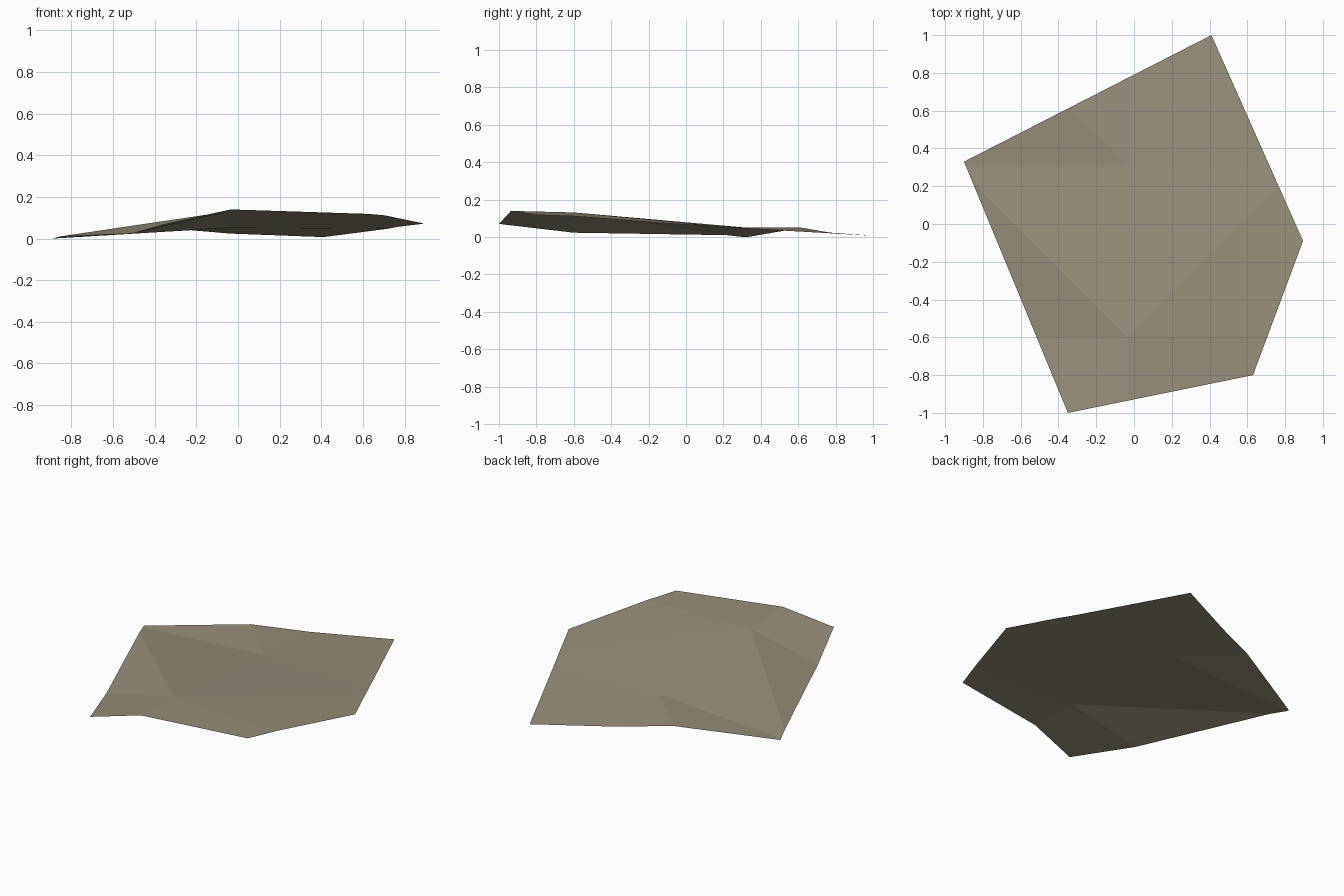
import bpy, bmesh
from mathutils import Vector

if "Cube" in bpy.data.objects:
    bpy.data.objects.remove(bpy.data.objects["Cube"], do_unlink=True)

# Coarse height grid of the ground, south row first, west to east
CELL, X0, Y0 = 0.91, -0.945, -1.51
HEIGHTS = [
    [-0.05, 0.157, 0.13],
    [-0.07, 0.135, 0.11],
    [0.0, 0.055, 0.049],
    [0.05, 0.0, -0.006],
]
# Five-sided border, counter-clockwise
BORDER = [(-0.9, 0.33), (-0.35, -1.0), (0.63, -0.8), (0.895, -0.09), (0.41, 1.0)]

bm = bmesh.new()
rows = []
for j, heights in enumerate(HEIGHTS):
    # Continue the slope one column past the east side
    heights = heights + [2 * heights[-1] - heights[-2]]
    rows.append([bm.verts.new((X0 + i * CELL, Y0 + j * CELL, z))
                 for i, z in enumerate(heights)])

# Two triangles per cell, the west column split the other way
for low, high in zip(rows, rows[1:]):
    for i in range(len(low) - 1):
        a, b, c, d = low[i], low[i + 1], high[i + 1], high[i]
        tris = [(a, b, d), (b, c, d)] if i == 0 else [(a, b, c), (a, c, d)]
        for tri in tris:
            bm.faces.new(tri)

# Trim the ground along each side of the border
for p, q in zip(BORDER, BORDER[1:] + BORDER[:1]):
    dx, dy = q[0] - p[0], q[1] - p[1]
    bmesh.ops.bisect_plane(
        bm, geom=bm.verts[:] + bm.edges[:] + bm.faces[:], dist=1e-5,
        plane_co=Vector((p[0], p[1], 0)), plane_no=Vector((dy, -dx, 0)),
        clear_outer=True)

# Rest the lowest corner on the floor
lowest = min(v.co.z for v in bm.verts)
bmesh.ops.translate(bm, verts=bm.verts[:], vec=(0, 0, -lowest))
mesh = bpy.data.meshes.new("ground_patch")
bm.to_mesh(mesh)
bm.free()

# Dusty earth colour
earth = bpy.data.materials.new("dusty_earth")
earth.use_nodes = True
colour = (0.31, 0.27, 0.195, 1)
earth.diffuse_color = colour
earth.node_tree.nodes["Principled BSDF"].inputs["Base Color"].default_value = colour
mesh.materials.append(earth)

ground = bpy.data.objects.new("ground_patch", mesh)
bpy.context.collection.objects.link(ground)
